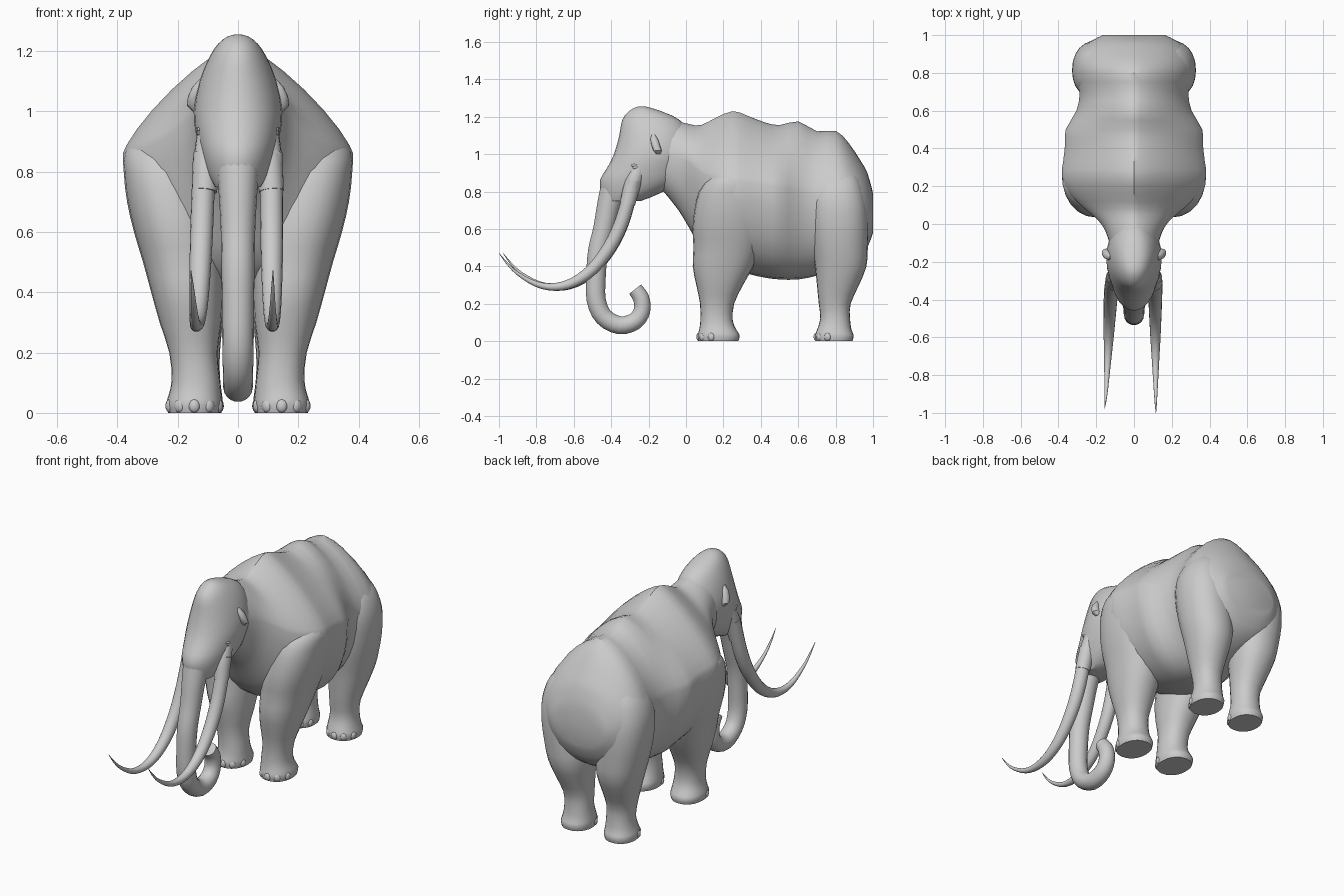
import bpy, bmesh, math
from mathutils import Vector

if "Cube" in bpy.data.objects:
    bpy.data.objects.remove(bpy.data.objects["Cube"])


def smooth_rows(rows, n):
    """Catmull-Rom interpolation of rows of numbers."""
    out = []
    for i in range(len(rows) - 1):
        p0, p1 = rows[max(i - 1, 0)], rows[i]
        p2, p3 = rows[i + 1], rows[min(i + 2, len(rows) - 1)]
        for k in range(n):
            t = k / n
            out.append([0.5 * (2 * b + (c - a) * t + (2 * a - 5 * b + 4 * c - d) * t ** 2
                               + (3 * b - a - 3 * c + d) * t ** 3)
                        for a, b, c, d in zip(p0, p1, p2, p3)])
    return out + [list(rows[-1])]


def finish(name, bm, angle=35):
    bmesh.ops.recalc_face_normals(bm, faces=bm.faces)
    mesh = bpy.data.meshes.new(name)
    bm.to_mesh(mesh)
    bm.free()
    ob = bpy.data.objects.new(name, mesh)
    bpy.context.collection.objects.link(ob)
    bpy.ops.object.select_all(action='DESELECT')
    ob.select_set(True)
    bpy.context.view_layer.objects.active = ob
    bpy.ops.object.shade_smooth_by_angle(angle=math.radians(angle))
    return ob


def loft(name, rings, angle=35):
    bm = bmesh.new()
    loops = [[bm.verts.new(p) for p in ring] for ring in rings]
    n = len(loops[0])
    for a, b in zip(loops, loops[1:]):
        for i in range(n):
            bm.faces.new((a[i], a[(i + 1) % n], b[(i + 1) % n], b[i]))
    bm.faces.new(loops[0])
    bm.faces.new(loops[-1])
    return finish(name, bm, angle)


def spow(v, e):
    return math.copysign(abs(v) ** e, v)


def slab_rings(rows, side=1, n=24, e=0.9):
    """Horizontal rings from rows of z, y front, y back, x inner, x outer."""
    rings = []
    for z, y0, y1, x0, x1 in rows:
        rings.append([(side * ((x0 + x1) / 2 + (x1 - x0) / 2 * spow(math.cos(a), e)),
                       (y0 + y1) / 2 + (y1 - y0) / 2 * spow(math.sin(a), e), z)
                      for a in (math.tau * i / n for i in range(n))])
    return rings


def tube(name, rows, n=16, sub=3):
    """Tapered tube along rows of x, y, z, radius."""
    rows = smooth_rows(rows, sub)
    pts = [Vector(r[:3]) for r in rows]
    rings = []
    for i, p in enumerate(pts):
        t = (pts[min(i + 1, len(pts) - 1)] - pts[max(i - 1, 0)]).normalized()
        v = t.cross(Vector((1, 0, 0))).normalized()
        u = v.cross(t)
        rings.append([p + rows[i][3] * (u * math.cos(a) + v * math.sin(a))
                      for a in (math.tau * k / n for k in range(n))])
    return loft(name, rings)


def blob(name, loc, scale, rot=0.0):
    bm = bmesh.new()
    bmesh.ops.create_uvsphere(bm, u_segments=12, v_segments=8, radius=1)
    ob = finish(name, bm)
    ob.location, ob.scale, ob.rotation_euler = loc, scale, (0, 0, rot)
    return ob


# Body: y, half width, top, widest height, bottom, roundness of the back
body = [(-.12, .125, 1.19, 1.0, .80, 1.8), (-.04, .15, 1.175, .98, .70, 1.7),
        (.02, .19, 1.16, .95, .60, 1.5), (.08, .26, 1.155, .90, .50, 1.35),
        (.16, .34, 1.195, .87, .43, 1.27), (.25, .382, 1.23, .86, .39, 1.25),
        (.33, .375, 1.205, .85, .36, 1.28), (.42, .365, 1.17, .84, .34, 1.33),
        (.50, .362, 1.155, .82, .33, 1.38), (.60, .305, 1.175, .80, .33, 1.45),
        (.70, .288, 1.122, .78, .35, 1.55), (.80, .318, 1.125, .75, .38, 1.55),
        (.87, .312, 1.06, .74, .41, 1.6), (.93, .275, .97, .73, .45, 1.7),
        (.97, .225, .90, .70, .50, 1.8), (1.0, .165, .79, .69, .58, 2)]
rings = []
for y, w, top, mid, bot, back in smooth_rows(body, 2):
    ring = []
    for i in range(32):
        a = math.tau * i / 32
        c, s = math.cos(a), math.sin(a)
        e = 2 / back if s > 0 else 0.92
        ring.append((w * spow(c, e), y, mid + (top - mid if s > 0 else mid - bot) * spow(s, e)))
    rings.append(ring)
loft("body", rings)

# Head: z, y front, y back, x left, x right
head = [(z, y0, y1, -w, w) for z, y0, y1, w in
        [(.75, -.44, -.24, .075), (.79, -.452, -.14, .10), (.86, -.46, -.02, .125),
         (.93, -.42, .01, .14), (1.0, -.385, .03, .147), (1.1, -.357, .02, .128),
         (1.18, -.342, -.03, .095), (1.225, -.31, -.12, .065), (1.248, -.275, -.19, .035),
         (1.255, -.25, -.22, .01)]]
loft("head", slab_rings(smooth_rows(head, 2), n=28, e=1.0))

# Trunk: y, z, radius
trunk = [(-.375, .86, .075), (-.412, .73, .064), (-.44, .60, .057), (-.47, .48, .055),
         (-.481, .35, .053), (-.48, .22, .052), (-.44, .13, .05), (-.355, .085, .049),
         (-.272, .107, .047), (-.235, .165, .045), (-.24, .23, .044), (-.272, .278, .041)]
tube("trunk", [(0, *r) for r in trunk], 18)

# Tusks and sockets: y, z, radius
tusk = [(-.28, .86, .038), (-.312, .74, .038), (-.35, .62, .038), (-.41, .50, .036),
        (-.50, .385, .032), (-.60, .315, .027), (-.70, .29, .021), (-.80, .305, .015),
        (-.90, .362, .009), (-.96, .42, .005), (-1.0, .472, .001)]
for side, label, drift, reach in ((1, "right", .005, 1), (-1, "left", .045, .97)):
    path = [(side * (.111 + drift * i / 10), -.28 + (y + .28) * reach, z, r)
            for i, (y, z, r) in enumerate(tusk)]
    tube(label + "_tusk", path)
    tube(label + "_tusk_socket", [(side * .09, -.25, .93, .045), (side * .102, -.285, .84, .045),
                                  (side * .111, -.313, .735, .041)])

# Legs: z, y front, y back, x inner, x outer
front_leg = [(0, .068, .28, .058, .232), (.03, .062, .287, .052, .238), (.06, .07, .27, .055, .23),
             (.11, .077, .25, .06, .22), (.2, .075, .257, .068, .228), (.3, .055, .305, .055, .26),
             (.4, .036, .36, .05, .288), (.5, .04, .40, .05, .315), (.6, .035, .43, .06, .345),
             (.7, .045, .44, .08, .368), (.8, .07, .43, .1, .379), (.87, .12, .40, .13, .375),
             (.93, .18, .35, .16, .31)]
hind_leg = [(0, .695, .89, .055, .225), (.03, .69, .897, .05, .23), (.06, .70, .885, .053, .222),
            (.12, .718, .877, .06, .212), (.2, .71, .88, .06, .22), (.3, .70, .925, .05, .25),
            (.4, .69, .965, .035, .28), (.5, .675, .972, .03, .305), (.6, .665, .975, .04, .322),
            (.7, .66, .97, .05, .328), (.78, .665, .955, .06, .318), (.86, .69, .93, .08, .285),
            (.93, .73, .89, .1, .22)]
for kind, rows in (("front", front_leg), ("hind", hind_leg)):
    for side, label in ((1, "right"), (-1, "left")):
        loft(f"{label}_{kind}_leg", slab_rings(smooth_rows(rows, 2), side))
        # Toenails around the front of the foot
        z, y0, y1, x0, x1 = rows[1]
        for i in range(5):
            a = math.radians(-90 + (i - 2) * 34)
            loc = (side * (x0 + x1) / 2 + (x1 - x0) * .47 * math.cos(a),
                   (y0 + y1) / 2 + (y1 - y0) * .47 * math.sin(a), .023)
            blob(f"{label}_{kind}_toenail_{i + 1}", loc, (.014, .019, .022), a)

# Ears and eyes
for side, label in ((1, "right"), (-1, "left")):
    ear = [(1.0, -.16, -.135, .125, .15), (1.02, -.175, -.13, .125, .17),
           (1.05, -.185, -.14, .122, .166), (1.08, -.19, -.15, .115, .152),
           (1.105, -.185, -.165, .11, .13)]
    loft(label + "_ear", slab_rings(ear, side, 12))
    blob(label + "_eye", (side * .127, -.27, .93), (.01, .016, .012))
    blob(label + "_eyelid", (side * .124, -.27, .94), (.013, .026, .009))
